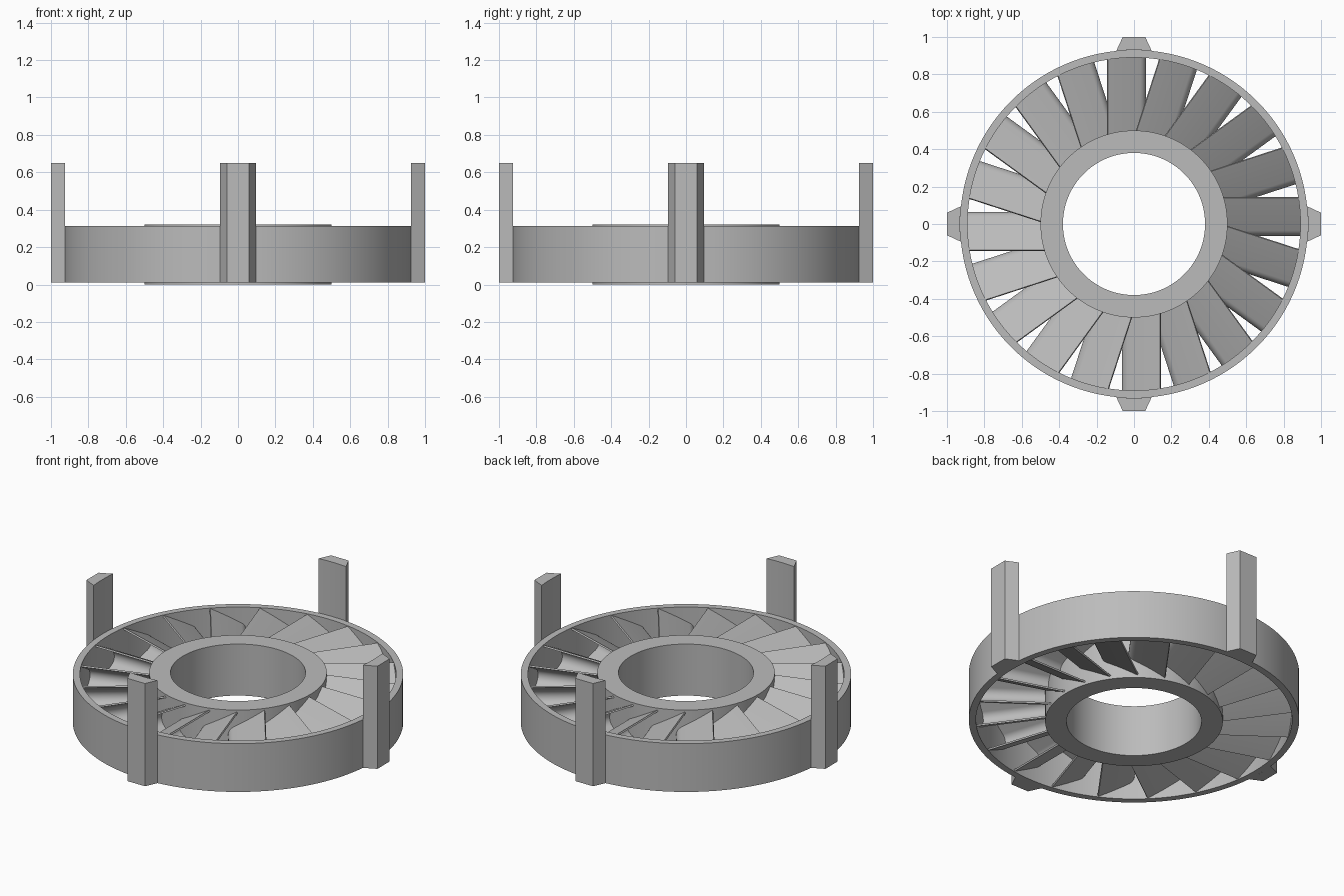
import bpy
import bmesh
from math import sin, cos, pi, radians, asin
from mathutils import Matrix, Vector

if "Cube" in bpy.data.objects:
    bpy.data.objects.remove(bpy.data.objects["Cube"], do_unlink=True)

grey = bpy.data.materials.new("plain grey")
grey.use_nodes = True
colour = (0.5, 0.5, 0.5, 1)
grey.diffuse_color = colour
grey.node_tree.nodes["Principled BSDF"].inputs["Base Color"].default_value = colour


def finish(name, bm, angle=30):
    bmesh.ops.recalc_face_normals(bm, faces=bm.faces[:])
    mesh = bpy.data.meshes.new(name)
    bm.to_mesh(mesh)
    bm.free()
    mesh.materials.append(grey)
    ob = bpy.data.objects.new(name, mesh)
    bpy.context.collection.objects.link(ob)
    bpy.ops.object.select_all(action="DESELECT")
    ob.select_set(True)
    bpy.context.view_layer.objects.active = ob
    bpy.ops.object.shade_smooth_by_angle(angle=radians(angle))
    return ob


def tube(name, r_in, r_out, z0, z1, steps=120):
    """Straight-walled ring spun around z."""
    bm = bmesh.new()
    section = [bm.verts.new((r, 0, z)) for r, z in
               ((r_in, z0), (r_out, z0), (r_out, z1), (r_in, z1))]
    edges = [bm.edges.new((section[i], section[(i + 1) % 4])) for i in range(4)]
    bmesh.ops.spin(bm, geom=section + edges, cent=(0, 0, 0), axis=(0, 0, 1),
                   angle=2 * pi, steps=steps)
    bmesh.ops.remove_doubles(bm, verts=bm.verts[:], dist=1e-4)
    return finish(name, bm)


def extrude_outline(name, points, offset):
    bm = bmesh.new()
    face = bm.faces.new([bm.verts.new(p) for p in points])
    moved = bmesh.ops.extrude_face_region(bm, geom=[face])["geom"]
    bmesh.ops.translate(bm, vec=offset,
                        verts=[v for v in moved if isinstance(v, bmesh.types.BMVert)])
    return finish(name, bm)


def place_around(first, name, count):
    """Linked copies turned evenly around z."""
    for i in range(1, count):
        ob = first.copy()
        ob.name = f"{name}_{i + 1}"
        ob.rotation_euler.z = 2 * pi * i / count
        bpy.context.collection.objects.link(ob)


tube("outer_ring", 0.89, 0.93, 0.012, 0.312)
tube("hub", 0.38, 0.5, 0, 0.32)

# Blades: two flat arms joined by a rounded elbow, open on the other side
mid, half, thick = 0.162, 0.147, 0.01
slope, radius = radians(30), 0.06
centre_y = -0.065 + radius
elbow = []
for i in range(13):
    a = (pi / 2 - slope) * (1 - i / 6)
    elbow.append((centre_y - radius * cos(a), radius * sin(a)))
line = [(0.14, half)] + elbow + [(0.14, -half)]
outer, inner = [], []
for i, (y, z) in enumerate(line):
    before = Vector(line[max(i - 1, 0)])
    after = Vector(line[min(i + 1, len(line) - 1)])
    t = (after - before).normalized()
    inner.append((0.46, y - t.y * thick, mid + z + t.x * thick))
    outer.append((0.46, y, mid + z))
blade = extrude_outline("blade_1", outer + inner[::-1], (0.44, 0, 0))
place_around(blade, "blade", 20)

# Upright posts: tapered outward, with a curved back that follows the ring
back_r, base_half = 0.93, 0.095
reach = asin(base_half / back_r)
outline = [(1, -0.06, 0.012), (1, 0.06, 0.012)]
for i in range(7):
    a = reach * (1 - i / 3)
    outline.append((back_r * cos(a), back_r * sin(a), 0.012))
post = extrude_outline("post_1", outline, (0, 0, 0.638))
place_around(post, "post", 4)
